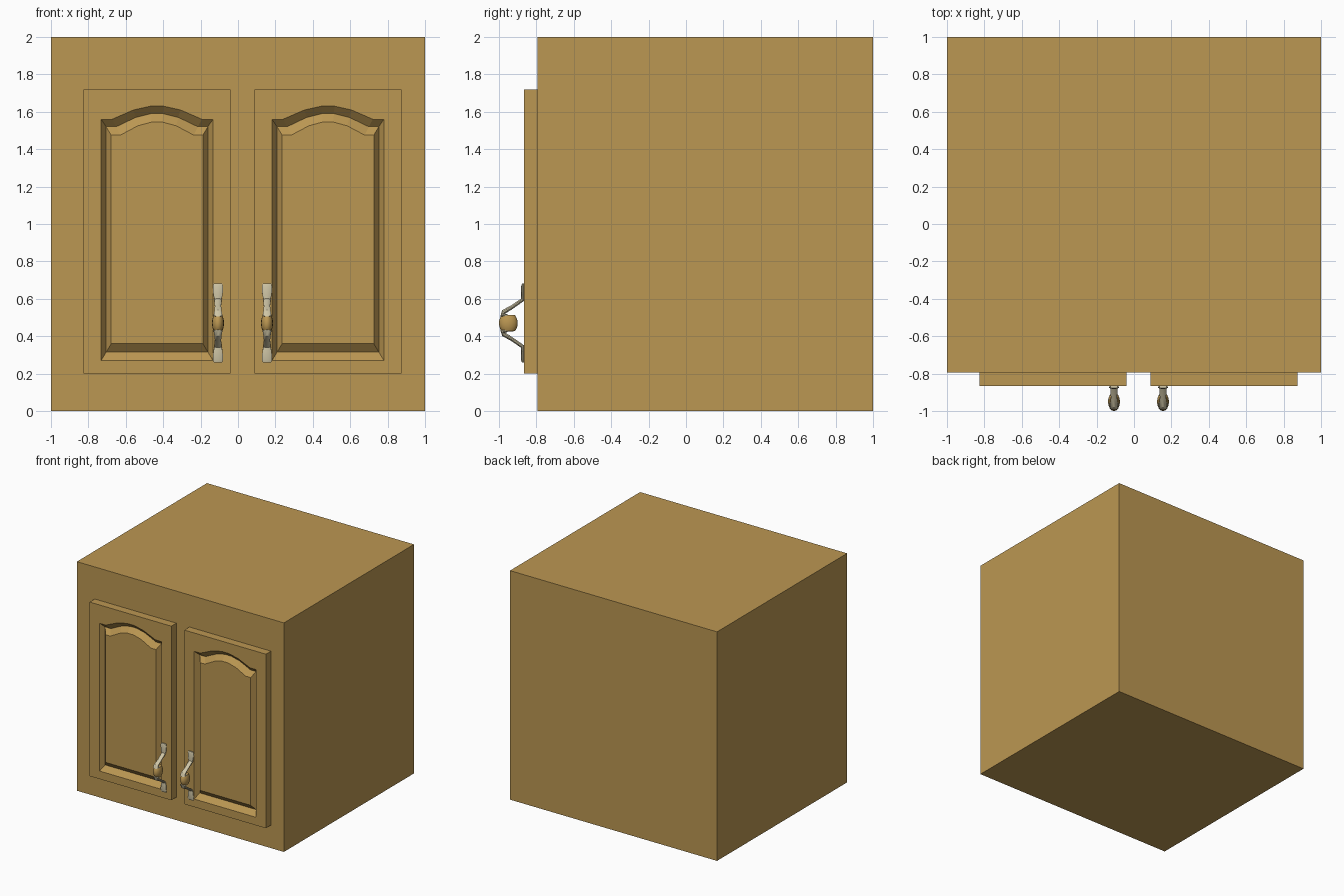
import bpy, bmesh, math
from mathutils import Vector

if "Cube" in bpy.data.objects:
    bpy.data.objects.remove(bpy.data.objects["Cube"])


def material(name, rgb):
    m = bpy.data.materials.new(name)
    m.diffuse_color = (*rgb, 1)
    m.use_nodes = True
    m.node_tree.nodes["Principled BSDF"].inputs["Base Color"].default_value = m.diffuse_color
    return m


WOOD = material("oak wood", (0.50, 0.31, 0.085))
METAL = material("cream metal", (0.62, 0.56, 0.38))


def finish(bm, name, mat, smooth=False):
    bmesh.ops.recalc_face_normals(bm, faces=bm.faces)
    me = bpy.data.meshes.new(name)
    bm.to_mesh(me)
    bm.free()
    me.materials.append(mat)
    ob = bpy.data.objects.new(name, me)
    bpy.context.collection.objects.link(ob)
    if smooth:
        bpy.ops.object.select_all(action='DESELECT')
        ob.select_set(True)
        bpy.context.view_layer.objects.active = ob
        bpy.ops.object.shade_smooth_by_angle(angle=math.radians(40))
    return ob


FRONT, BACK = -0.865, -0.795


def cabinet():
    bm = bmesh.new()
    bmesh.ops.create_cube(bm, size=1)
    for v in bm.verts:
        v.co = (v.co.x * 2, BACK if v.co.y < 0 else 1, v.co.z * 2 + 1)
    finish(bm, "cabinet_body", WOOD)


def arch_outline(hw, bottom, drop):
    """Closed outline with a low arched top; starts bottom left, counterclockwise."""
    k = hw / 0.299
    arch = [(0.299, 1.56), (0.24, 1.56), (0.125, 1.61), (0.035, 1.63)]
    right = [(x * k, z - drop) for x, z in arch]
    left = [(-x, z) for x, z in reversed(right)]
    return [(-hw, bottom), (hw, bottom)] + right + left


def door(name, cx):
    bm = bmesh.new()

    def ring(pts, y):
        return [bm.verts.new((cx + x, y, z)) for x, z in pts]

    def band(a, b):
        for i in range(len(a)):
            j = (i + 1) % len(a)
            bm.faces.new((a[i], a[j], b[j], b[i]))

    rect = [(-0.394, 0.2), (0.394, 0.2), (0.394, 1.72), (-0.394, 1.72)]
    back, front = ring(rect, BACK), ring(rect, FRONT)
    bm.faces.new(back)
    band(back, front)
    # frame around the arched opening
    o = ring(arch_outline(0.299, 0.27, 0), FRONT)
    bm.faces.new((front[0], front[1], o[1], o[0]))
    bm.faces.new((front[1], front[2], o[2], o[1]))
    bm.faces.new((front[3], front[0], o[0], o[-1]))
    bm.faces.new([front[2], front[3]] + o[:1:-1])
    # V groove and raised panel
    groove = ring(arch_outline(0.272, 0.315, 0.04), FRONT + 0.04)
    panel = ring(arch_outline(0.245, 0.36, 0.085), FRONT + 0.002)
    band(o, groove)
    band(groove, panel)
    bm.faces.new(panel)
    finish(bm, name, WOOD)


HANDLE_Z = 0.47


def handle(side, cx):
    # bent bracket, lofted: y, z offset, half width, half thickness
    path = [(-0.871, 0.211, 0.024, 0.006), (-0.873, 0.195, 0.029, 0.009),
            (-0.873, 0.15, 0.026, 0.008), (-0.874, 0.125, 0.019, 0.010),
            (-0.930, 0.086, 0.018, 0.010), (-0.975, 0.060, 0.021, 0.012),
            (-0.985, 0.044, 0.024, 0.012), (-0.955, 0.040, 0.024, 0.008)]
    n = 10
    for sign, part in ((1, "upper"), (-1, "lower")):
        bm = bmesh.new()
        rings = []
        for i, (y, z, w, t) in enumerate(path):
            a, b = path[max(i - 1, 0)], path[min(i + 1, len(path) - 1)]
            d = Vector((b[0] - a[0], b[1] - a[1])).normalized()
            r = []
            for k in range(n):
                ang = math.tau * (k + 0.5) / n
                c, s = math.cos(ang) * w, math.sin(ang) * t
                r.append(bm.verts.new((cx + c, y - d.y * s,
                                       HANDLE_Z + sign * (z + d.x * s))))
            rings.append(r)
        for a, b in zip(rings, rings[1:]):
            for k in range(n):
                j = (k + 1) % n
                bm.faces.new((a[k], a[j], b[j], b[k]))
        bm.faces.new(rings[0])
        bm.faces.new(rings[-1])
        finish(bm, f"{side}_handle_{part}_arm", METAL, True)
    # barrel shaped wooden grip
    bm = bmesh.new()
    bmesh.ops.create_uvsphere(bm, u_segments=16, v_segments=12, radius=1)
    for v in bm.verts:
        z = max(-0.044, min(0.044, v.co.z * 0.06))
        v.co = (cx + v.co.x * 0.032, -0.95 + v.co.y * 0.05, HANDLE_Z + z)
    finish(bm, f"{side}_handle_grip", WOOD, True)


cabinet()
MID = 0.024
for side, s in (("left", -1), ("right", 1)):
    door(f"{side}_door", MID + s * 0.457)
    handle(side, MID + s * 0.131)
